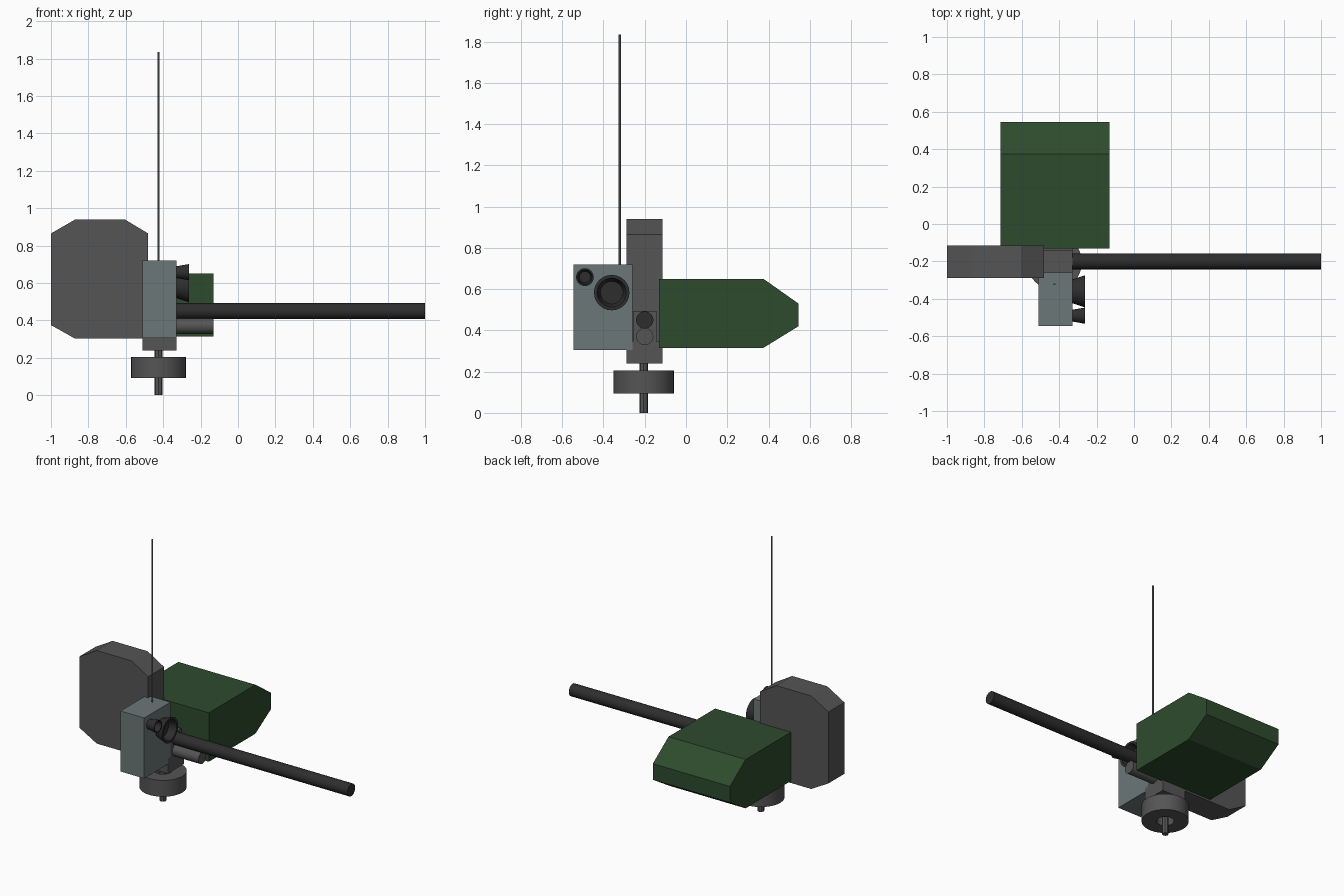
import bpy, bmesh, math
from mathutils import Matrix, Vector

cube = bpy.data.objects.get("Cube")
if cube:
    bpy.data.objects.remove(cube, do_unlink=True)


def material(name, color):
    m = bpy.data.materials.new(name)
    m.use_nodes = True
    m.diffuse_color = (*color, 1)
    m.node_tree.nodes["Principled BSDF"].inputs["Base Color"].default_value = (*color, 1)
    return m


GREEN = material("dark green", (0.027, 0.07, 0.027))
STEEL = material("blue grey", (0.15, 0.185, 0.185))
GREY = material("mid grey", (0.09, 0.09, 0.09))
BLACK = material("near black", (0.027, 0.027, 0.027))


def finish(name, bm, mat, smooth=False):
    bmesh.ops.recalc_face_normals(bm, faces=bm.faces)
    mesh = bpy.data.meshes.new(name)
    bm.to_mesh(mesh)
    bm.free()
    mesh.materials.append(mat)
    ob = bpy.data.objects.new(name, mesh)
    bpy.context.collection.objects.link(ob)
    if smooth:
        bpy.ops.object.select_all(action="DESELECT")
        ob.select_set(True)
        bpy.context.view_layer.objects.active = ob
        bpy.ops.object.shade_smooth_by_angle(angle=math.radians(35))
    return ob


def prism(name, outline, extrude, mat):
    """Extrude a closed outline of 3D points along a vector."""
    bm = bmesh.new()
    face = bm.faces.new([bm.verts.new(p) for p in outline])
    new = bmesh.ops.extrude_face_region(bm, geom=[face])["geom"]
    moved = [v for v in new if isinstance(v, bmesh.types.BMVert)]
    bmesh.ops.translate(bm, verts=moved, vec=extrude)
    return finish(name, bm, mat)


def box(name, x, y, z, mat):
    corners = [(x[0], y[0], z[0]), (x[1], y[0], z[0]), (x[1], y[1], z[0]), (x[0], y[1], z[0])]
    return prism(name, corners, Vector((0, 0, z[1] - z[0])), mat)


def lathe(name, profile, origin, axis, mat, sides=24, smooth=False, closed=False):
    """Turn (radius, distance) points around an axis; radius 0 closes an end."""
    bm = bmesh.new()
    verts = [bm.verts.new((r, 0, d)) for r, d in profile]
    pairs = list(zip(verts, verts[1:])) + ([(verts[-1], verts[0])] if closed else [])
    edges = [bm.edges.new(p) for p in pairs]
    bmesh.ops.spin(bm, geom=verts + edges, cent=(0, 0, 0), axis=(0, 0, 1),
                   angle=math.tau, steps=sides, use_duplicate=False)
    bmesh.ops.remove_doubles(bm, verts=bm.verts, dist=0.0001)
    turn = Matrix.Rotation(math.pi / 2, 4, "Y") if axis == "X" else Matrix()
    bmesh.ops.transform(bm, matrix=Matrix.Translation(origin) @ turn, verts=bm.verts)
    return finish(name, bm, mat, smooth)


def rod(name, radius, length, origin, axis, mat, sides=16, smooth=True):
    profile = [(0, 0), (radius, 0), (radius, length), (0, length)]
    return lathe(name, profile, origin, axis, mat, sides, smooth)


# Rear housing with a tapered back
housing = [(-0.13, 0.315), (0.375, 0.315), (0.545, 0.42), (0.545, 0.53), (0.375, 0.65), (-0.13, 0.65)]
prism("rear_housing", [(-0.715, y, z) for y, z in housing], Vector((0.585, 0, 0)), GREEN)

# Side magazine with clipped corners
magazine = [(-0.87, 0.302), (-0.48, 0.302), (-0.48, 0.865), (-0.605, 0.94),
            (-0.87, 0.94), (-1, 0.865), (-1, 0.375)]
prism("side_magazine", [(x, -0.288, z) for x, z in magazine], Vector((0, 0.173, 0)), GREY)

# Sensor box and its aerial
box("sensor_box", (-0.51, -0.33), (-0.545, -0.26), (0.305, 0.72), STEEL)
rod("aerial", 0.006, 1.125, (-0.425, -0.322, 0.71), "Z", STEEL, 8)

# Mounting block, pivot shaft and ring
box("mount_base", (-0.51, -0.33), (-0.288, -0.115), (0.24, 0.345), GREY)
box("gun_block", (-0.5, -0.33), (-0.258, -0.143), (0.345, 0.495), GREY)
rod("pivot_shaft", 0.021, 0.25, (-0.425, -0.205, 0), "Z", GREY, 8, False)
ring = [(0.055, 0.093), (0.147, 0.093), (0.147, 0.205), (0.055, 0.205)]
lathe("pivot_ring", ring, (-0.425, -0.205, 0), "Z", GREY, 32, True, True)

# Long barrel above a short recoil tube
rod("barrel", 0.042, 1.35, (-0.35, -0.2, 0.45), "X", BLACK, 20)
rod("recoil_tube", 0.042, 0.22, (-0.35, -0.2, 0.37), "X", GREY, 20)

# Flared hollow lenses on the sensor box
for name, y, z, r in (("large_lens", -0.36, 0.583, 0.086), ("small_lens", -0.49, 0.658, 0.043)):
    cup = [(0, 0), (r * 0.72, 0), (r, 0.07), (r * 0.82, 0.07), (r * 0.64, 0.02), (0, 0.02)]
    lathe(name, cup, (-0.333, y, z), "X", BLACK, 24, True)
